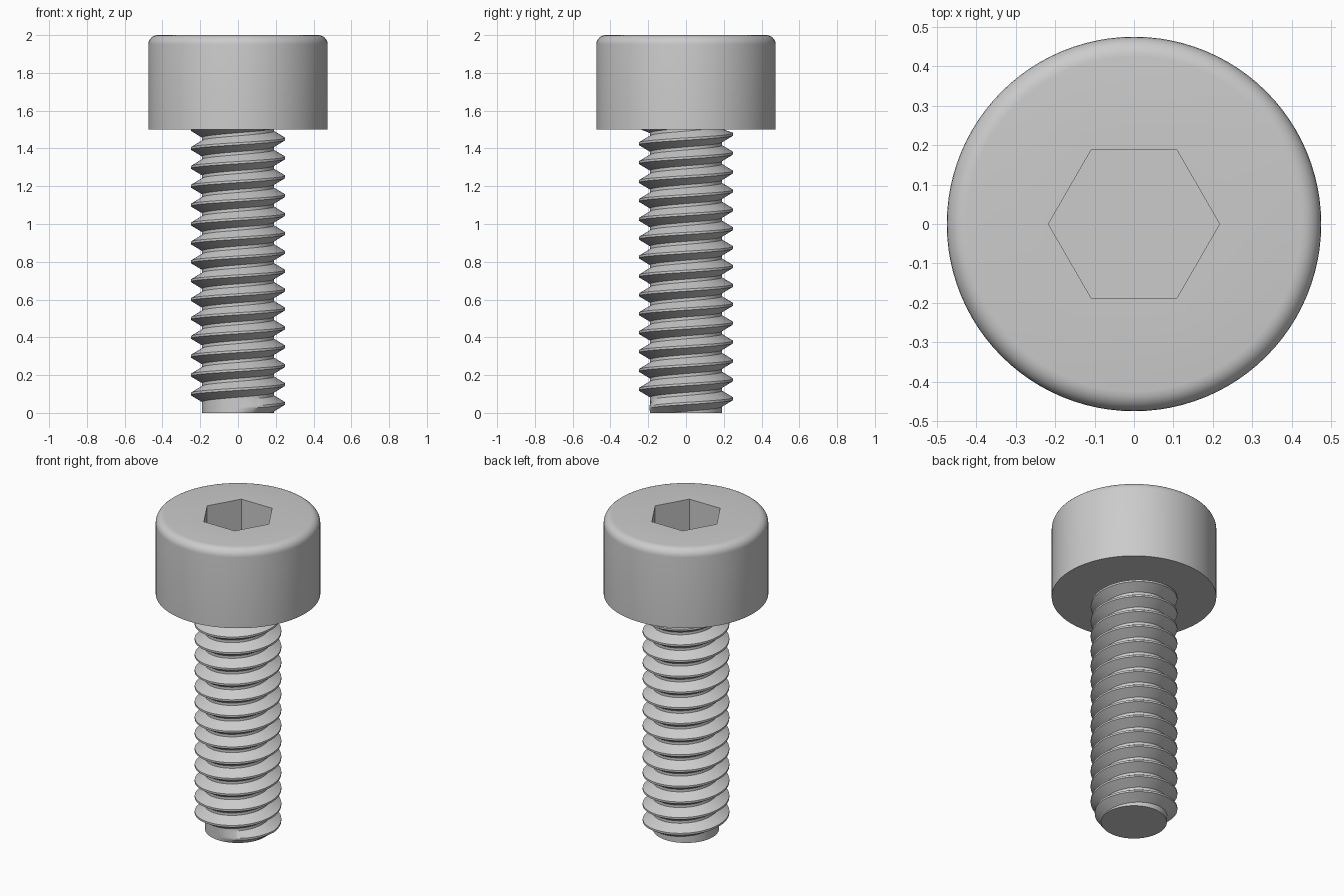
import bpy, bmesh
from math import sin, cos, pi, radians

if "Cube" in bpy.data.objects:
    bpy.data.objects.remove(bpy.data.objects["Cube"])

CORE, CREST, PITCH, HEAD_Z = 0.19, 0.25, 0.1, 1.5


def finish(bm, name, angle):
    bmesh.ops.recalc_face_normals(bm, faces=bm.faces)
    mesh = bpy.data.meshes.new(name)
    bm.to_mesh(mesh)
    bm.free()
    obj = bpy.data.objects.new(name, mesh)
    bpy.context.collection.objects.link(obj)
    bpy.ops.object.select_all(action='DESELECT')
    obj.select_set(True)
    bpy.context.view_layer.objects.active = obj
    bpy.ops.object.shade_smooth_by_angle(angle=radians(angle))
    return obj


def circle(r):
    return lambda a: r


def hexagon(apothem):
    return lambda a: apothem / cos(a % (pi / 3) - pi / 6)


def ring(bm, radius, z, n):
    angles = [2 * pi * i / n for i in range(n)]
    return [bm.verts.new((radius(a) * cos(a), radius(a) * sin(a), z)) for a in angles]


# Cylindrical head with rounded top edge and hexagonal socket
def build_head(n=96, fillet=0.05):
    bm = bmesh.new()
    profile = [(circle(CORE), HEAD_Z), (circle(0.475), HEAD_Z)]
    for i in range(7):
        t = pi / 2 * i / 6
        profile.append((circle(0.475 - fillet + fillet * cos(t)), 2 - fillet + fillet * sin(t)))
    profile += [(hexagon(0.188), 2.0), (hexagon(0.188), 1.75)]
    rings = [ring(bm, r, z, n) for r, z in profile]
    for lo, hi in zip(rings, rings[1:]):
        for i in range(n):
            j = (i + 1) % n
            bm.faces.new((lo[i], lo[j], hi[j], hi[i]))
    bm.faces.new(rings[-1])
    return finish(bm, "head", 30)


# Shank with a right-handed helical thread that fades in at the tip
def build_shank(n=60):
    bm = bmesh.new()
    top = HEAD_Z + 0.004
    section = [(-0.042, 0), (-0.006, 1), (0.006, 1), (0.042, 0)]
    columns = []
    for s in range(-2 * n, 17 * n):
        a = 2 * pi * s / n
        grow = min(1, max(0, 1 + s / (n / 4)))
        column = []
        for dz, out in section:
            r = CORE + (CREST - CORE) * out * grow
            z = min(top, max(0, 0.05 + PITCH * s / n + dz))
            column.append(bm.verts.new((r * cos(a), r * sin(a), z)))
        columns.append(column)
    for s in range(len(columns) - 1):
        a, b = columns[s], columns[s + 1]
        for p in range(3):
            bm.faces.new((a[p], b[p], b[p + 1], a[p + 1]))
        if s + n + 1 < len(columns):
            c, d = columns[s + n], columns[s + n + 1]
            bm.faces.new((a[3], b[3], d[0], c[0]))
    # Trim what runs past either end, then cap the tip
    flat = [f for f in bm.faces if all(v.co.z >= top for v in f.verts)
            or all(v.co.z <= 0 for v in f.verts)]
    bmesh.ops.delete(bm, geom=flat, context='FACES')
    bm.faces.new(ring(bm, circle(CORE), 0, n))
    bmesh.ops.remove_doubles(bm, verts=bm.verts, dist=1e-5)
    return finish(bm, "threaded_shank", 30)


build_head()
build_shank()
